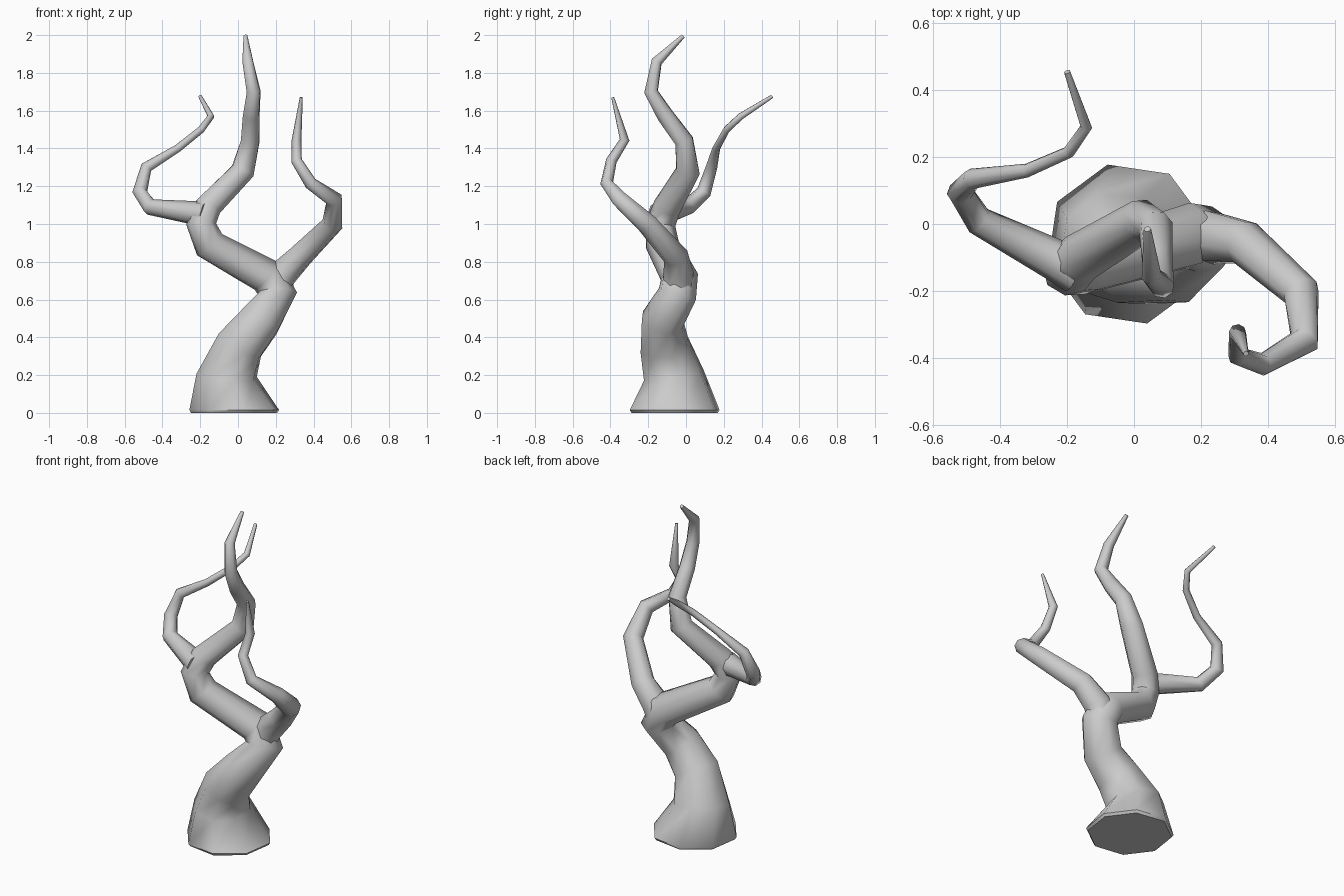
import bpy, bmesh
from math import cos, sin, tau, radians
from mathutils import Vector

SIDES = 8


def limb(name, path, phase=14, flat_start=False):
    """Tapered octagonal tube along (x, y, z, radius) points."""
    pts = [Vector(p[:3]) for p in path]
    bm = bmesh.new()
    rings = []
    side = Vector((1, 0, 0))
    for i, p in enumerate(pts):
        # ring plane bisects the two neighbouring segments
        a = (p - pts[i - 1]).normalized() if i else Vector()
        b = (pts[i + 1] - p).normalized() if i < len(pts) - 1 else Vector()
        t = (a + b).normalized()
        if flat_start and p.z < 0.05:
            t = Vector((0, 0, 1))
        side = (side - t * side.dot(t)).normalized()
        other = t.cross(side)
        ring = []
        for k in range(SIDES):
            ang = radians(phase) + tau * k / SIDES
            ring.append(bm.verts.new(p + path[i][3] * (cos(ang) * side + sin(ang) * other)))
        rings.append(ring)
    for r0, r1 in zip(rings, rings[1:]):
        for k in range(SIDES):
            n = (k + 1) % SIDES
            bm.faces.new((r0[k], r0[n], r1[n], r1[k]))
    bm.faces.new(rings[0][::-1])
    bm.faces.new(rings[-1])
    mesh = bpy.data.meshes.new(name)
    bm.to_mesh(mesh)
    bm.free()
    ob = bpy.data.objects.new(name, mesh)
    bpy.context.collection.objects.link(ob)
    bpy.ops.object.select_all(action='DESELECT')
    ob.select_set(True)
    bpy.context.view_layer.objects.active = ob
    bpy.ops.object.shade_smooth_by_angle(angle=radians(50))
    return ob


# Twisting trunk with flared foot
limb("trunk", [
    (-0.02, -0.06, 0.0, 0.235), (-0.02, -0.06, 0.015, 0.245),
    (-0.06, -0.065, 0.20, 0.165), (0.01, -0.115, 0.36, 0.135),
    (0.12, -0.125, 0.49, 0.117), (0.21, -0.045, 0.63, 0.105),
    (0.16, -0.035, 0.72, 0.10), (-0.15, -0.125, 0.89, 0.088),
    (-0.195, -0.135, 1.00, 0.08), (-0.16, -0.10, 1.09, 0.075),
    (0.025, 0.01, 1.28, 0.066), (0.065, -0.01, 1.44, 0.052),
    (0.07, -0.11, 1.575, 0.046), (0.083, -0.185, 1.70, 0.038),
    (0.052, -0.155, 1.86, 0.03), (0.04, -0.015, 1.995, 0.011),
], flat_start=True)

# Right branch, curling forward
limb("right_branch", [
    (0.19, -0.045, 0.63, 0.085), (0.23, -0.04, 0.73, 0.082),
    (0.33, -0.055, 0.83, 0.068), (0.50, -0.205, 1.00, 0.057),
    (0.51, -0.35, 1.13, 0.046), (0.385, -0.42, 1.215, 0.034),
    (0.31, -0.395, 1.335, 0.029), (0.31, -0.325, 1.445, 0.026),
    (0.335, -0.388, 1.67, 0.008),
])

# Left branch, curling backward
limb("left_branch", [
    (-0.17, -0.14, 1.05, 0.07), (-0.24, -0.105, 1.06, 0.062),
    (-0.465, 0.01, 1.09, 0.044), (-0.52, 0.095, 1.17, 0.040),
    (-0.485, 0.135, 1.30, 0.031), (-0.32, 0.16, 1.40, 0.021),
    (-0.195, 0.215, 1.50, 0.019), (-0.143, 0.29, 1.57, 0.018),
    (-0.20, 0.455, 1.675, 0.010),
])
